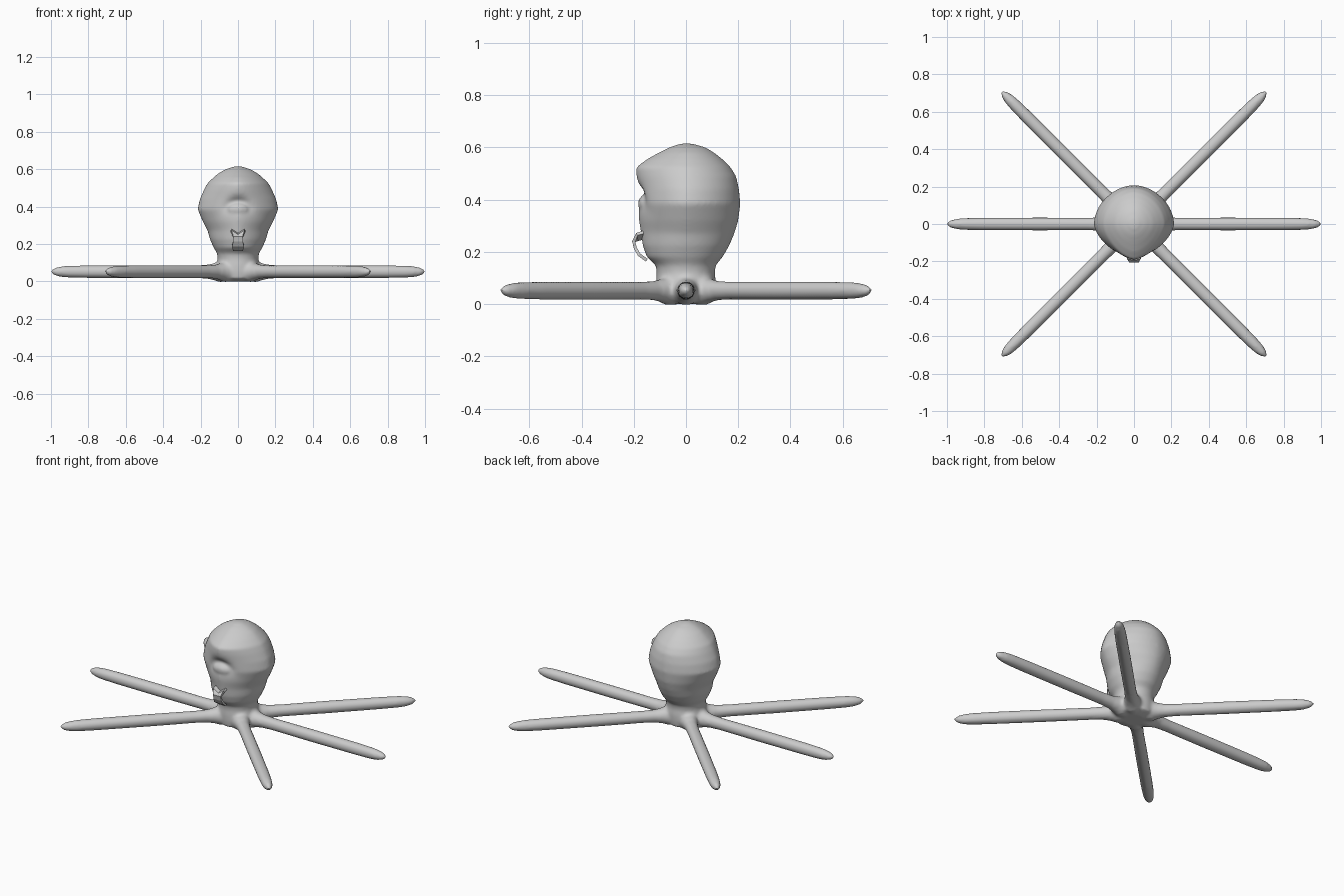
import bpy, bmesh, math
from mathutils import Matrix

if "Cube" in bpy.data.objects:
    bpy.data.objects.remove(bpy.data.objects["Cube"])

# body profile: z, half width, front depth, back depth
PROFILE = [
    (0.000, .060, .060, .060), (0.015, .115, .110, .110), (0.050, .120, .115, .115),
    (0.085, .118, .115, .115), (0.120, .108, .112, .110), (0.150, .112, .116, .114),
    (0.180, .130, .150, .140), (0.225, .150, .166, .166), (0.270, .162, .172, .185),
    (0.320, .188, .180, .200), (0.385, .216, .184, .208), (0.440, .204, .184, .203),
    (0.490, .182, .190, .192), (0.525, .163, .190, .170), (0.555, .132, .150, .140),
    (0.580, .102, .105, .108), (0.600, .065, .065, .075), (0.612, .030, .030, .035),
    (0.617, .004, .004, .004)]


def loft(bm, rings):
    rows = [[bm.verts.new(p) for p in ring] for ring in rings]
    n = len(rows[0])
    for a, b in zip(rows, rows[1:]):
        for i in range(n):
            j = (i + 1) % n
            bm.faces.new((a[i], a[j], b[j], b[i]))
    bm.faces.new(rows[0][::-1])
    bm.faces.new(rows[-1])


def make_object(name, bm):
    bmesh.ops.recalc_face_normals(bm, faces=bm.faces)
    me = bpy.data.meshes.new(name)
    bm.to_mesh(me)
    bm.free()
    ob = bpy.data.objects.new(name, me)
    bpy.context.collection.objects.link(ob)
    return ob


def spow(v, e):
    return math.copysign(abs(v) ** e, v)


def body_ring(z, w, f, b):
    pts = []
    for i in range(64):
        t = 2 * math.pi * i / 64
        c, s = math.cos(t), math.sin(t)
        head = min(1, max(0, (z - .13) / .15))
        p = 2 - head * (.4 if s < 0 else .15)
        x = w * spow(c, 2 / p)
        y = (f if s < 0 else b) * spow(s, 2 / p)
        if y < 0:  # eye socket
            y += .035 * math.exp(-(x / .065) ** 2 - ((z - .415 + 4 * x * x) / .035) ** 2)
        pts.append((x, y, z))
    return pts


bm = bmesh.new()

# head, neck and base
rings = []
for a, b in zip(PROFILE, PROFILE[1:]):
    for k in range(4):
        rings.append(body_ring(*[u + (v - u) * k / 4 for u, v in zip(a, b)]))
rings.append(body_ring(*PROFILE[-1]))
loft(bm, rings)

# eyeball
bmesh.ops.create_uvsphere(bm, u_segments=24, v_segments=16, radius=1,
                          matrix=Matrix.Translation((0, -.15, .385)) @ Matrix.Diagonal((.06, .034, .036, 1)))

# six arms with flared roots and rounded tips
ARM = [(.02, .05), (.10, .056), (.13, .045), (.17, .037), (.24, .034), (.50, .035),
       (.80, .034), (.90, .032), (.94, .029), (.97, .023), (.99, .015), (1.001, .005)]
for deg in (0, 45, 135, 180, 225, 315):
    a = math.radians(deg)
    arm = []
    for d, r in ARM:
        ring = []
        for i in range(20):
            t = 2 * math.pi * i / 20
            s = r * math.cos(t)
            ring.append((d * math.cos(a) - s * math.sin(a), d * math.sin(a) + s * math.cos(a),
                         .052 + r * math.sin(t)))
        arm.append(ring)
    loft(bm, arm)

# fuse into one soft skin
body = make_object("octopus_body", bm)
rm = body.modifiers.new("fuse", 'REMESH')
rm.mode = 'VOXEL'
rm.voxel_size = .009
rm.use_smooth_shade = True
sm = body.modifiers.new("soften", 'SMOOTH')
sm.factor = .5
sm.iterations = 5

# beak: a bent strap standing off the face, notched at the top
STRAP = [(-.150, .280, .036), (-.188, .268, .036), (-.200, .240, .026),
         (-.194, .215, .026), (-.180, .190, .032), (-.150, .168, .026)]
bm = bmesh.new()
rows = []
for i, (y, z, w) in enumerate(STRAP):
    notch = .022 if i < 2 else 0
    rows.append([bm.verts.new(p) for p in ((-w, y, z), (0, y, z - notch), (w, y, z))])
for a, b in zip(rows, rows[1:]):
    for i in range(2):
        bm.faces.new((a[i], a[i + 1], b[i + 1], b[i]))
beak = make_object("beak", bm)
so = beak.modifiers.new("thickness", 'SOLIDIFY')
so.thickness = .012
so.offset = 0
